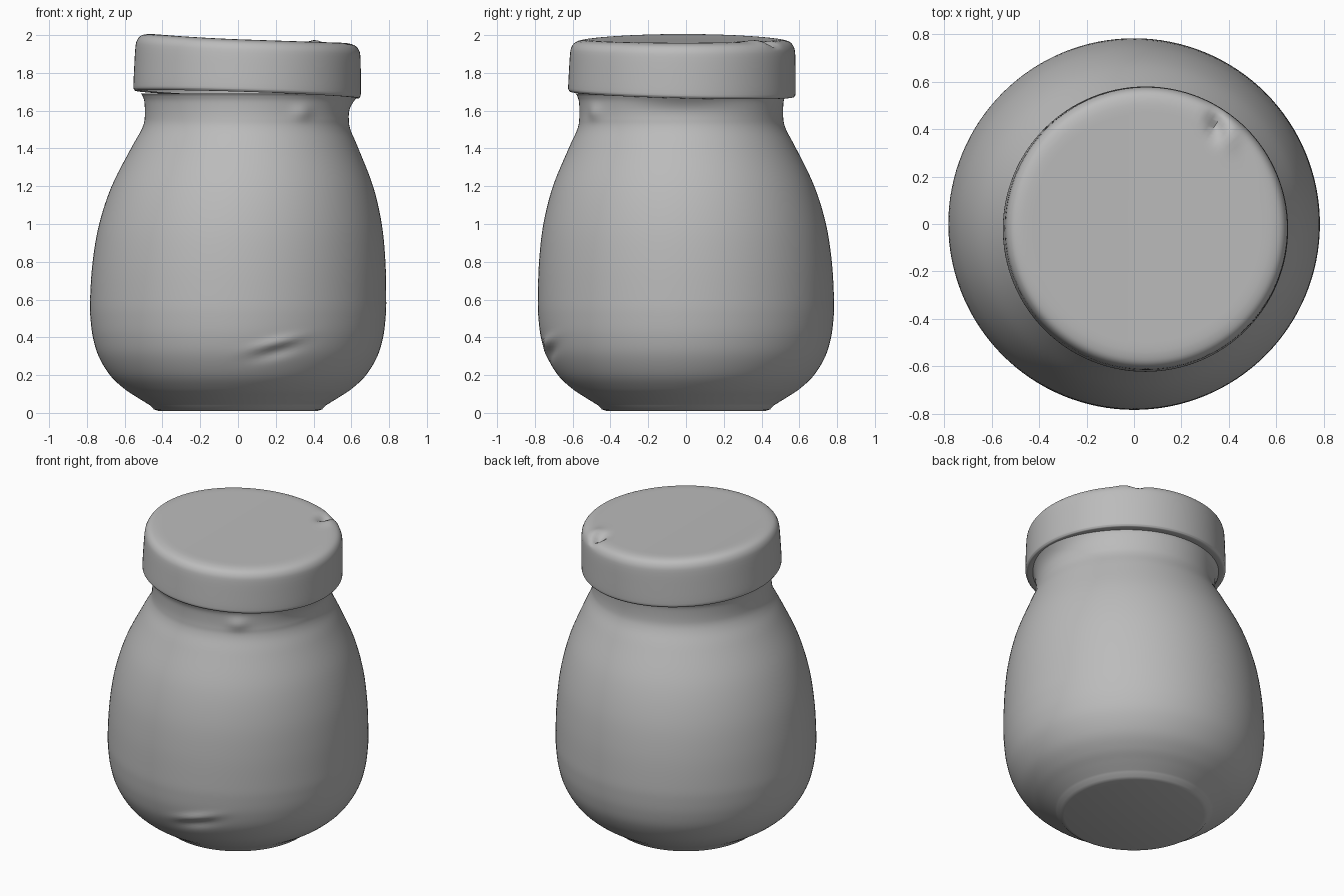
import bpy
from math import sin, cos, pi, exp
from mathutils import Vector

cube = bpy.data.objects.get("Cube")
if cube:
    bpy.data.objects.remove(cube)

SEGMENTS = 128

# One plain grey clay colour
clay = bpy.data.materials.new("grey_clay")
clay.use_nodes = True
GREY = (0.5, 0.5, 0.5, 1)
clay.diffuse_color = GREY
clay.node_tree.nodes["Principled BSDF"].inputs["Base Color"].default_value = GREY


def smooth_profile(points, steps=4):
    """Catmull-Rom curve through (radius, height) points."""
    pts = [Vector(p) for p in points]
    pts = [2 * pts[0] - pts[1]] + pts + [2 * pts[-1] - pts[-2]]
    out = []
    for a, b, c, d in zip(pts, pts[1:], pts[2:], pts[3:]):
        for i in range(steps):
            t = i / steps
            out.append(0.5 * (2 * b + (c - a) * t + (2 * a - 5 * b + 4 * c - d) * t * t
                              + (3 * b - a - 3 * c + d) * t ** 3))
    return out + [pts[-2]]


def lathe(name, profile, place, close_start=False, close_end=False):
    """Revolve a profile; place() maps each point to its final position."""
    verts, faces = [], []
    for r, z in profile:
        for s in range(SEGMENTS):
            a = 2 * pi * s / SEGMENTS
            verts.append(place(Vector((r * cos(a), r * sin(a), z))))
    for k in range(len(profile) - 1):
        for s in range(SEGMENTS):
            i, j = k * SEGMENTS + s, k * SEGMENTS + (s + 1) % SEGMENTS
            faces.append((i, j, j + SEGMENTS, i + SEGMENTS))
    if close_start:
        faces.append(tuple(reversed(range(SEGMENTS))))
    if close_end:
        faces.append(tuple(range(len(verts) - SEGMENTS, len(verts))))
    mesh = bpy.data.meshes.new(name)
    mesh.from_pydata(verts, [], faces)
    mesh.materials.append(clay)
    obj = bpy.data.objects.new(name, mesh)
    bpy.context.collection.objects.link(obj)
    bpy.ops.object.select_all(action='DESELECT')
    bpy.context.view_layer.objects.active = obj
    obj.select_set(True)
    bpy.ops.object.shade_smooth_by_angle(angle=0.7)
    return obj


def bump(p, centre, size):
    return exp(-sum(((a - b) / s) ** 2 for a, b, s in zip(p, centre, size)))


# Jar body: leans slightly towards the neck, with a shallow crease low on the front
def place_body(p):
    lean = min(max((p.z - 0.5) / 1.05, 0), 1) ** 1.7
    out = Vector((p.x, p.y, 0)).normalized()
    crease_z = 0.31 + 0.25 * (p.x - 0.08)
    push = 0.015 * bump(p, (0.2, -0.74, crease_z + 0.03), (0.12, 0.15, 0.025))
    push -= 0.015 * bump(p, (0.2, -0.74, crease_z - 0.02), (0.12, 0.15, 0.03))
    push += 0.04 * bump(p, (0.55, 0, 1.69), (0.2, 0.25, 0.06))
    push += 0.015 * bump(p, (0.29, -0.46, 1.59), (0.05, 0.1, 0.04))
    return p + Vector((0.046, -0.025, 0)) * lean + out * push


base = [(0.42, 0.01), (0.445, 0.018)]
side = [(0.465, 0.04), (0.535, 0.083), (0.605, 0.13), (0.678, 0.2), (0.738, 0.3),
        (0.768, 0.4), (0.781, 0.5), (0.784, 0.6), (0.775, 0.8), (0.748, 1.0),
        (0.692, 1.2), (0.602, 1.4), (0.553, 1.5), (0.54, 1.56), (0.541, 1.64),
        (0.55, 1.675), (0.56, 1.69)]
lathe("jar_body", base + smooth_profile(side, 6), place_body, close_start=True)


# Lid: tilted a little down to the left, with a small pit in the top
def place_lid(p):
    x, y = p.x + 0.048, p.y - 0.022
    top = min(max((p.z - 1.7) / 0.27, 0), 1)
    z = p.z - 0.02 * p.x / 0.6 + 0.018 * top * (p.x / 0.6) ** 2 * (p.x < 0)
    z -= 0.015 * (1 - top) * p.y / 0.6
    if top > 0.9:
        z -= 0.04 * bump((x, y), (0.34, 0.41), (0.035, 0.055))
        z += 0.012 * bump((x, y), (0.40, 0.37), (0.04, 0.06))
    return Vector((x + 0.006 * top, y + 0.006 * top, z))


rim = [(0.53, 1.69), (0.585, 1.685), (0.598, 1.693), (0.602, 1.71), (0.6, 1.80), (0.596, 1.90),
       (0.588, 1.938), (0.568, 1.962), (0.535, 1.973), (0.5, 1.976)]
top_rings = [(0.5 - 0.016 * i, 1.976) for i in range(1, 31)] + [(0.004, 1.976)]
lathe("jar_lid", smooth_profile(rim, 3) + top_rings, place_lid, close_end=True)
